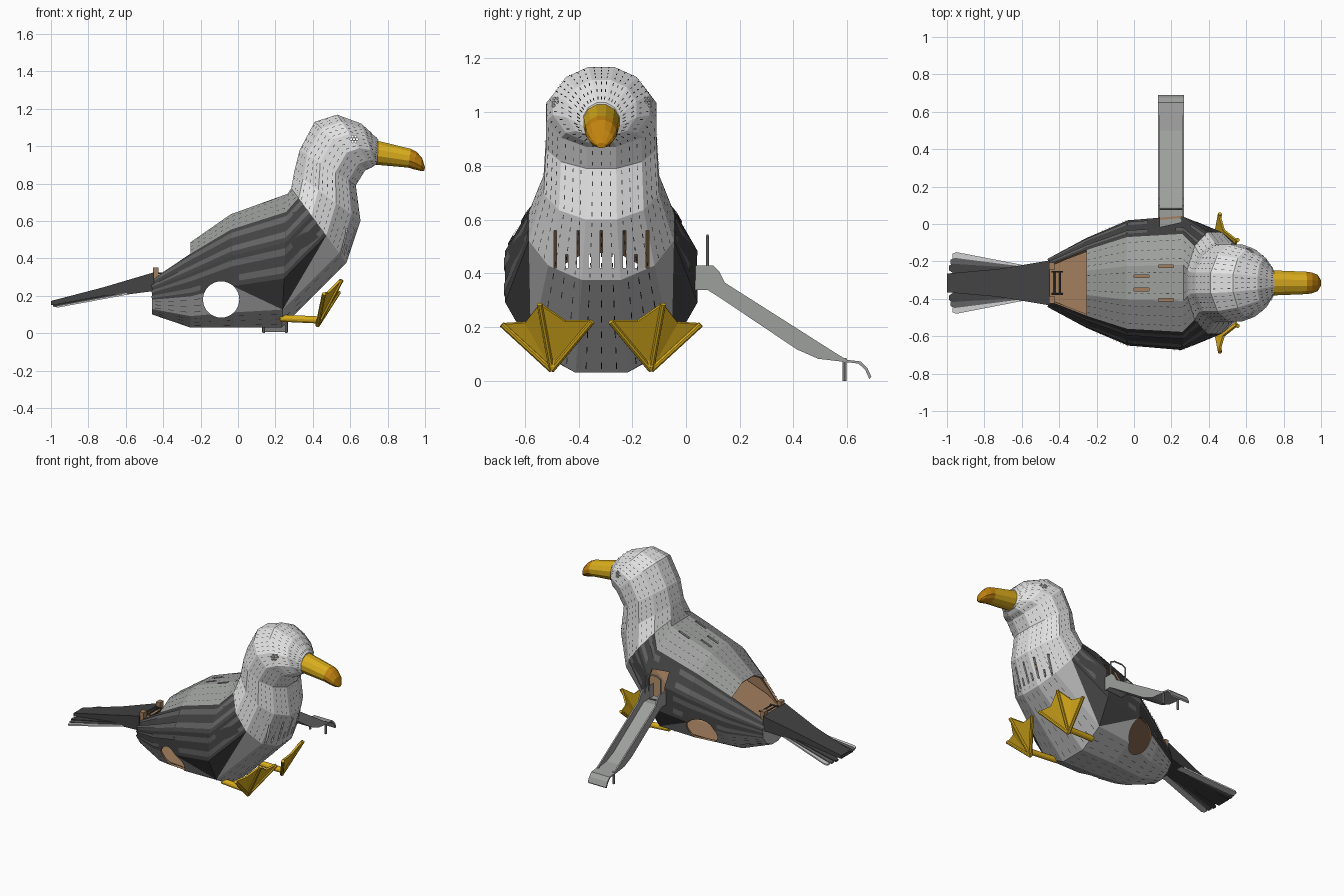
import bpy, bmesh, math
from mathutils import Vector as V

if "Cube" in bpy.data.objects:
    bpy.data.objects.remove(bpy.data.objects["Cube"])

YC = -0.315  # bird's centre line


def material(name, r, g, b):
    m = bpy.data.materials.new(name)
    m.diffuse_color = (r, g, b, 1)
    m.use_nodes = True
    m.node_tree.nodes["Principled BSDF"].inputs["Base Color"].default_value = m.diffuse_color
    return m


WHITE = material("head_white", .76, .76, .76)
LIGHT = material("chest_grey", .62, .62, .62)
BACK = material("back_grey", .34, .35, .34)
BELLY = material("belly_grey", .47, .47, .47)
WING = material("wing_charcoal", .055, .055, .055)
BAND = material("feather_grey", .12, .12, .12)
BROWN = material("wood_brown", .36, .21, .11)
YELLOW = material("beak_yellow", .70, .42, .012)
ORANGE = material("tip_orange", .54, .23, .005)


def finish(name, bm, mats, recalc=True):
    if recalc:
        bmesh.ops.recalc_face_normals(bm, faces=bm.faces)
    me = bpy.data.meshes.new(name)
    bm.to_mesh(me)
    bm.free()
    for m in mats:
        me.materials.append(m)
    ob = bpy.data.objects.new(name, me)
    bpy.context.collection.objects.link(ob)
    return ob


def ring_points(T, B, w, n):
    """n-gon with a flat top, spanning T to B (x, z) and half width w."""
    k = 1 / math.cos(math.pi / n)
    pts = []
    for j in range(n):
        a = (j + .5) * 2 * math.pi / n
        c, s = math.cos(a) * k / 2, math.sin(a) * k
        pts.append(V(((T[0] + B[0]) / 2 + c * (T[0] - B[0]), YC - s * w,
                      (T[1] + B[1]) / 2 + c * (T[1] - B[1]))))
    return pts


def loft(name, rings, n, mats, rule=lambda i: 0):
    bm = bmesh.new()
    g = [[bm.verts.new(p) for p in ring_points(*r, n)] for r in rings]
    for i in range(len(g) - 1):
        for j in range(n):
            f = bm.faces.new((g[i][j], g[i][(j + 1) % n], g[i + 1][(j + 1) % n], g[i + 1][j]))
            f.material_index = rule(i)
    bm.faces.new(g[0])
    bm.faces.new(g[-1]).material_index = rule(len(g) - 2)
    return finish(name, bm, mats)


def slab(name, pts, vec, mat):
    """Flat outline extruded along vec."""
    bm = bmesh.new()
    a = [bm.verts.new(p) for p in pts]
    b = [bm.verts.new(V(p) + V(vec)) for p in pts]
    bm.faces.new(a)
    bm.faces.new(b[::-1])
    for i in range(len(a)):
        j = (i + 1) % len(a)
        bm.faces.new((a[i], a[j], b[j], b[i]))
    return finish(name, bm, [mat])


def rod(bm, p, q, r, seg=8):
    p, q = V(p), V(q)
    geo = bmesh.ops.create_cone(bm, cap_ends=True, segments=seg, radius1=r, radius2=r, depth=(q - p).length)
    rot = (q - p).to_track_quat('Z', 'Y')
    for v in geo['verts']:
        v.co = rot @ v.co + (p + q) / 2


def box(bm, lo, hi):
    for v in bmesh.ops.create_cube(bm, size=1)['verts']:
        v.co = V([(lo[i] + hi[i]) / 2 + v.co[i] * (hi[i] - lo[i]) for i in range(3)])


# Body: twelve-sided rings from the tail root, along the back, up the neck to the beak
RINGS = [((-.46, .315), (-.46, .10), .13), ((-.255, .485), (-.255, .03), .24),
         ((-.04, .635), (-.02, .03), .335), ((.265, .745), (.235, .03), .358),
         ((.285, .775), (.58, .375), .27), ((.30, .86), (.655, .60), .215),
         ((.33, .98), (.63, .79), .206), ((.41, 1.13), (.68, .87), .205),
         ((.53, 1.168), (.715, .885), .18), ((.66, 1.12), (.735, .90), .13),
         ((.75, 1.035), (.745, .90), .067)]
SLOTS = [WHITE, LIGHT, BACK, BELLY, WING, BROWN]
N = 12


def body_colour(i, k):
    if i < 4:
        return 2 if k <= 0 else 4 if k <= 2 else 3
    return 1 if i == 4 and k > 1 else 0


bm, dash, band = bmesh.new(), bmesh.new(), bmesh.new()
grid = [[bm.verts.new(p) for p in ring_points(*r, N)] for r in RINGS]
opening = []


def blocked(p):
    """Keep surface details off the windows, the doorway and the eyes."""
    return (math.hypot(p.x + .09, p.z - .18) < .115 or math.hypot(p.x - .62, p.z - 1.037) < .03
            or (.1 < p.x < .3 and p.y > -.1 and .33 < p.z < .58))


def details(q, mid, colour):
    A, B, C, D = [v.co.copy() for v in q]
    at = lambda u, v: A.lerp(B, u).lerp(D.lerp(C, u), v)
    n = (B - A + C - D).cross(D - A + C - B).normalized()
    if n.dot(at(.5, .5) - mid) < 0:
        n = -n
    if colour == 4:  # paler feather bands, in short lengths
        for u in (.15, .65):
            for s in range(8):
                c = [at(u, s / 8), at(u + .2, s / 8), at(u + .2, (s + 1) / 8), at(u, (s + 1) / 8)]
                if not any(blocked(p) for p in c):
                    band.faces.new([band.verts.new(p + n * .005) for p in c])
        return
    length, gap = (.035, .075) if colour == 3 else (.016, .034)
    rows = int((D + C - A - B).length / 2 / gap)
    for u in (.2, .5, .8):
        for s in range(rows):
            v = (s + .5) / rows
            p = at(u, v)
            if blocked(p):
                continue
            along = (at(u, 1) - at(u, 0)).normalized() * length / 2
            side = n.cross(along).normalized() * .0017
            dash.faces.new([dash.verts.new(p + n * .004 + d)
                            for d in (-along - side, -along + side, along + side, along - side)])


for i in range(len(grid) - 1):
    mid = V(((RINGS[i][0][0] + RINGS[i + 1][1][0]) / 2, YC, (RINGS[i][0][1] + RINGS[i + 1][1][1]) / 2))
    for j in range(N):
        k = -1 if j == 11 else min(j, 10 - j)
        a, b = grid[i], grid[i + 1]
        if k == 3 and i in (2, 3):  # wing's slanted lower edge
            hi, lo = (j, j + 1) if j < 6 else (j + 1, j)
            bm.faces.new((a[hi], b[hi], (b if i == 2 else a)[lo])).material_index = 4
            rest = (a[hi], b[lo], a[lo]) if i == 2 else (b[hi], b[lo], a[lo])
            bm.faces.new(rest).material_index = 3
            continue
        q = (a[j], a[(j + 1) % N], b[(j + 1) % N], b[j])
        f = bm.faces.new(q)
        f.material_index = body_colour(i, k)
        if i == 0 and k <= 0:
            opening.append(f)
        else:
            details(q, mid, f.material_index)
bm.faces.new(grid[0]).material_index = 3
bm.faces.new(grid[-1])
bmesh.ops.recalc_face_normals(bm, faces=bm.faces)
bmesh.ops.delete(bm, geom=opening, context='FACES')
body = finish("body_shell", bm, SLOTS, recalc=False)
finish("perforations", dash, [WING], recalc=False)
finish("wing_feather_bands", band, [BAND], recalc=False)

# Cut-outs: eye holes, chest slots, back slots, then round windows and slide doorway
cut = bmesh.new()


def line_cuts(index, start=[0]):
    """Colour the rims of the cutters added since the last call."""
    for f in list(cut.faces)[start[0]:]:
        f.material_index = index
    start[0] = len(cut.faces)


for k in range(7):
    r = .016 if k else 0
    x, z = .62 + r * math.cos(k * math.pi / 3), 1.037 + r * math.sin(k * math.pi / 3)
    rod(cut, (x, -1, z), (x, .5, z), .006, 6)
line_cuts(0)
for k in range(-4, 5):
    box(cut, (.45, YC + k * .043 - .005, .42), (.9, YC + k * .043 + .005, .47 if k % 2 else .56))
line_cuts(1)
for x in (.0, .13):
    for y in (-.09, .09) if x else (-.035, .035):
        box(cut, (x, YC + y - .007, .45), (x + .08, YC + y + .007, .9))
line_cuts(2)
rod(cut, (-.09, -1, .18), (-.09, .5, .18), .097, 32)
box(cut, (.14, -.12, .35), (.255, .2, .54))
line_cuts(5)
cutter = finish("cutter", cut, SLOTS)
cutter.hide_render = True
bpy.context.view_layer.objects.active = body
m = body.modifiers.new("shell", 'SOLIDIFY')  # wooden lining inside
m.thickness, m.offset, m.material_offset, m.material_offset_rim = .012, -1, 10, 10
bpy.ops.object.modifier_apply(modifier=m.name)
m = body.modifiers.new("holes", 'BOOLEAN')
m.operation, m.solver, m.object = 'DIFFERENCE', 'EXACT', cutter
bpy.ops.object.modifier_apply(modifier=m.name)
bpy.data.objects.remove(cutter)

# Beak with darker tip
loft("beak", [((.74, 1.03), (.74, .90), .067), ((.925, .985), (.91, .885), .06),
              ((.955, .97), (.94, .876), .056), ((.985, .935), (.975, .868), .044),
              ((1.0, .885), (.995, .867), .018)], 12, [YELLOW, ORANGE], lambda i: int(i > 0))

# Inner floor, posts and ladder behind the back
half = [(-.45, .085), (-.25, .215), (-.03, .31), (.25, .33)]
slab("inner_floor", [(x, YC - h, .284) for x, h in half] + [(x, YC + h, .284) for x, h in half[::-1]],
     (0, 0, .012), BROWN)
bm = bmesh.new()
for s in (-1, 1):
    box(bm, (-.455, YC + s * .09 - .02, .26), (-.425, YC + s * .09 + .02, .35))
finish("entrance_posts", bm, [BROWN])
bm = bmesh.new()
for s in (-1, 1):
    rod(bm, (-.41 + s * .015, YC - .06, .32), (-.41 + s * .015, YC + .06, .32), .005)
    rod(bm, (-.44, YC + s * .06, .32), (-.38, YC + s * .06, .32), .005)
finish("ladder", bm, [WING])

# Tail: dark wedge over a fan of feathers
loft("tail", [((-.45, .325), (-.45, .225), .12), ((-.72, .245), (-.72, .19), .075),
              ((-1.0, .172), (-1.0, .15), .05)], 4, [WING])
for s in (-1, 1):
    for k, (off, end, mat) in enumerate(((.06, -.99, WING), (.095, -.98, BAND), (.13, -.97, LIGHT))):
        pts = []
        for x, h in ((-.47, -.02), (end + .02, -.024), (end, -.012), (end, .012), (end + .02, .024), (-.47, .02)):
            t = (x + .46) / -.54
            pts.append((x, YC + s * (.05 + (off - .05) * t + .02 * t) + h, .25 - .1 * t - .005 * k))
        slab("tail_feather", pts, (0, 0, -.01), mat)

# Webbed feet and legs
for s in (-1, 1):
    P = lambda x, o, z: V((x, YC + s * o, z))
    heel, toes = P(.425, .185, .04), [P(.46, .37, .21), P(.555, .23, .285), P(.54, .035, .22)]
    webs = [P(.485, .285, .215), P(.53, .135, .22)]
    bm = bmesh.new()
    fan = [toes[0], webs[0], toes[1], webs[1], toes[2]]
    for a, b in zip(fan, fan[1:]):
        bm.faces.new([bm.verts.new(p) for p in (heel, a, b)])
    bmesh.ops.remove_doubles(bm, verts=bm.verts, dist=.0001)
    foot = finish("foot_web", bm, [YELLOW])
    foot.modifiers.new("thickness", 'SOLIDIFY').thickness = .012
    bm = bmesh.new()
    for t in toes:
        rod(bm, heel, t, .011)
    rod(bm, P(.225, .175, .08), P(.445, .185, .07), .019, 12)
    finish("leg_and_toes", bm, [YELLOW])

# Slide: bed, side walls, hoop handle and feet
X0, X1 = .128, .267
bed = [(-.02, .345), (.09, .345), (.13, .32), (.42, .125), (.5, .09), (.6, .078), (.65, .072), (.675, .048), (.69, .015)]
slab("slide_bed", [(X0, y, z) for y, z in bed] + [(X0, y - .008, z - .008) for y, z in bed[::-1]],
     (X1 - X0, 0, 0), BACK)
rim = [(.57, .095), (.145, .365), (.125, .405), (.1, .43), (-.02, .43)]
for x in (X0, X1 - .01):
    slab("slide_side", [(x, y, z) for y, z in bed[:6] + rim], (.01, 0, 0), BACK)
bm = bmesh.new()
for x in (X0 + .01, X1 - .01):
    rod(bm, (x, .08, .40), (x, .08, .525), .005)
    rod(bm, (x, .08, .525), (.5 * x + .099, .08, .54), .005)
    rod(bm, (x, .59, 0), (x, .59, .085), .007)
rod(bm, (.165, .08, .54), (.23, .08, .54), .005)
finish("slide_handle_and_feet", bm, [BACK])
